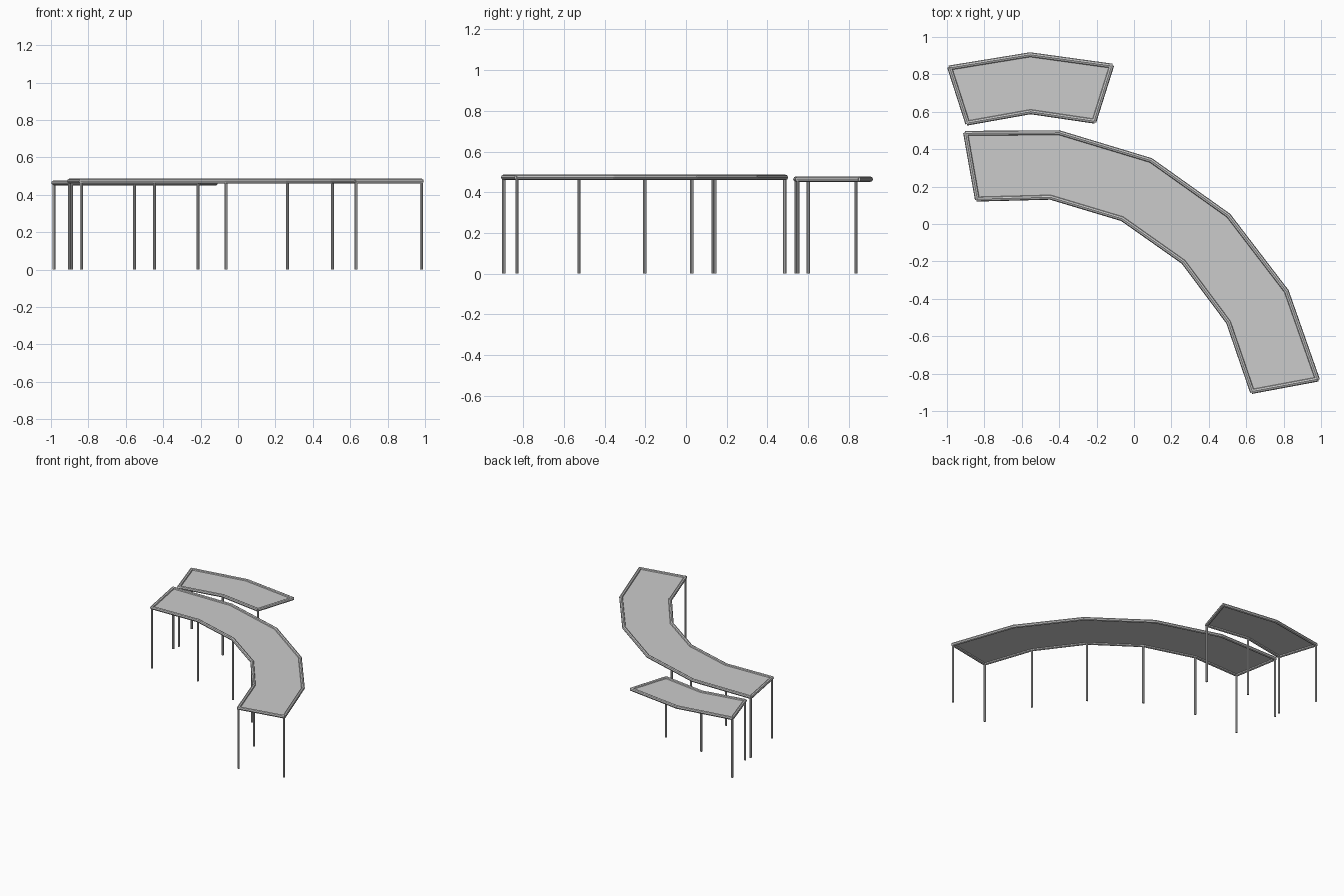
import bpy
import bmesh
from mathutils import Vector

cube = bpy.data.objects.get("Cube")
if cube:
    bpy.data.objects.remove(cube)

grey = bpy.data.materials.new("light grey metal")
grey.use_nodes = True
COLOUR = (0.6, 0.6, 0.6, 1)
grey.diffuse_color = COLOUR
grey.node_tree.nodes["Principled BSDF"].inputs["Base Color"].default_value = COLOUR


def finish(name, bm):
    mesh = bpy.data.meshes.new(name)
    bm.normal_update()
    bm.to_mesh(mesh)
    bm.free()
    mesh.materials.append(grey)
    obj = bpy.data.objects.new(name, mesh)
    bpy.context.collection.objects.link(obj)
    return obj


def add_tube(bm, start, end, radius, sides=8):
    """Straight capped tube between two points."""
    start, end = Vector(start), Vector(end)
    axis = end - start
    turn = axis.to_track_quat('Z', 'Y').to_matrix().to_4x4()
    turn.translation = (start + end) / 2
    bmesh.ops.create_cone(bm, cap_ends=True, segments=sides, radius1=radius,
                          radius2=radius, depth=axis.length, matrix=turn)


def canopy(name, outer, inner, height, leg_spots):
    # Roof panel: a strip of quads between the two edges
    bm = bmesh.new()
    rows = [[bm.verts.new((x, y, height)) for x, y in edge]
            for edge in (outer, inner)]
    for i in range(len(outer) - 1):
        bm.faces.new((rows[0][i], rows[1][i], rows[1][i + 1], rows[0][i + 1]))
    panel = finish(name + "_roof_panel", bm)
    thick = panel.modifiers.new("thickness", 'SOLIDIFY')
    thick.thickness = 0.004
    thick.offset = 0

    # Rim tubes, slightly overlapping at each corner
    bm = bmesh.new()
    loop = [Vector((x, y, height)) for x, y in outer + inner[::-1]]
    for a, b in zip(loop, loop[1:] + loop[:1]):
        lap = (b - a).normalized() * 0.004
        add_tube(bm, a - lap, b + lap, 0.013)
    finish(name + "_rim", bm)

    # Slim legs
    bm = bmesh.new()
    for x, y in leg_spots:
        add_tube(bm, (x, y, 0), (x, y, height), 0.008)
    finish(name + "_legs", bm)


# Long curved canopy
outer = [(-0.90, 0.485), (-0.40, 0.488), (0.09, 0.34),
         (0.505, 0.045), (0.815, -0.36), (0.98, -0.83)]
inner = [(-0.838, 0.133), (-0.447, 0.143), (-0.063, 0.028),
         (0.265, -0.203), (0.505, -0.525), (0.632, -0.895)]
canopy("long_canopy", outer, inner, 0.473, inner + [outer[0], outer[-1]])

# Short canopy behind it
outer = [(-0.985, 0.835), (-0.555, 0.905), (-0.12, 0.845)]
inner = [(-0.89, 0.54), (-0.553, 0.6), (-0.213, 0.55)]
canopy("short_canopy", outer, inner, 0.464, inner + [outer[0]])
